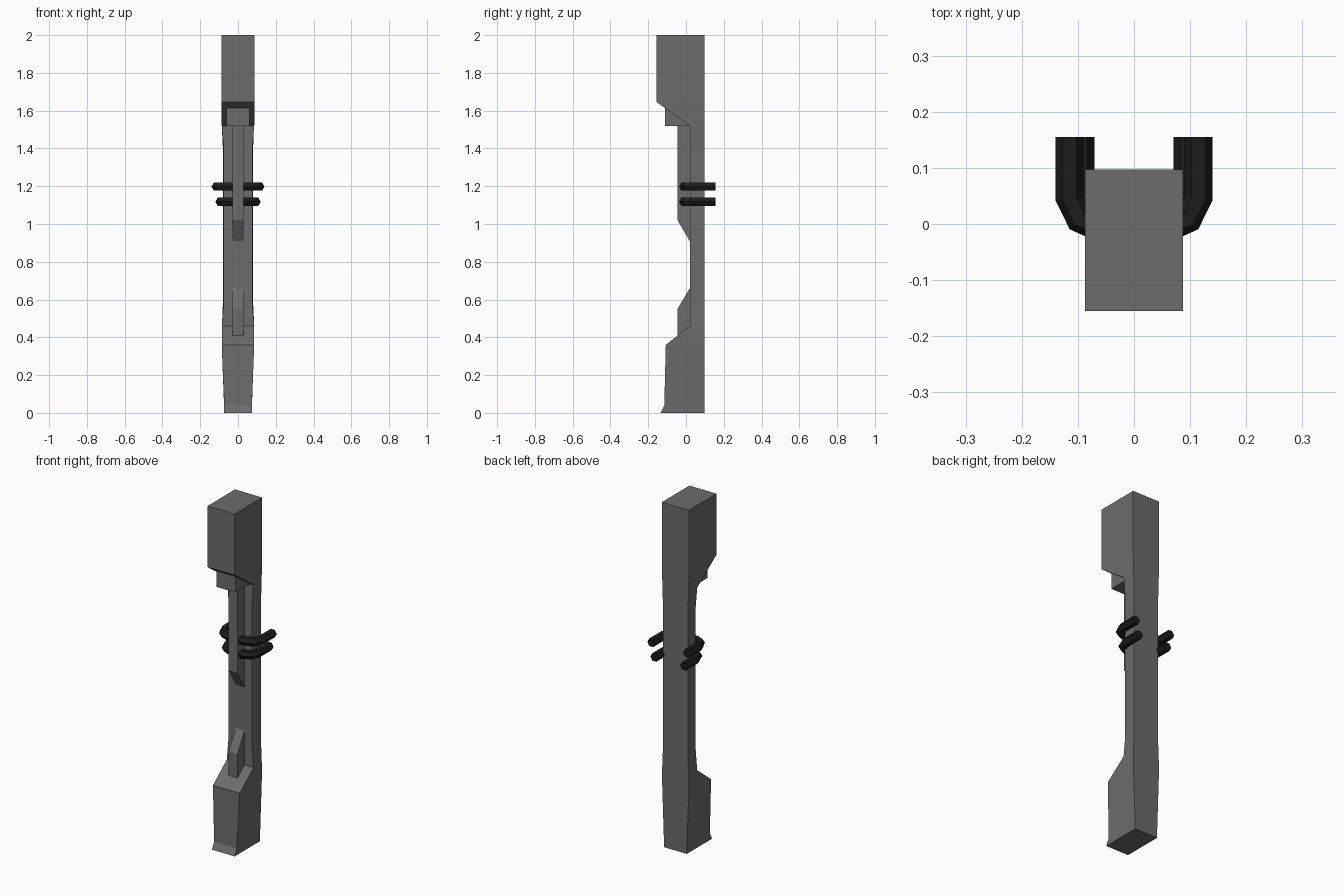
import bpy, bmesh, math
from mathutils import Vector

if "Cube" in bpy.data.objects:
    bpy.data.objects.remove(bpy.data.objects["Cube"])


def material(name, value):
    m = bpy.data.materials.new(name)
    m.diffuse_color = (value, value, value, 1)
    m.use_nodes = True
    m.node_tree.nodes["Principled BSDF"].inputs["Base Color"].default_value = m.diffuse_color
    return m


GREY = material("metal grey", 0.15)
BLACK = material("cable black", 0.012)


def loft(name, rings, mat):
    """Skin a list of equal-length point rings and cap both ends."""
    bm = bmesh.new()
    loops = [[bm.verts.new(p) for p in ring] for ring in rings]
    n = len(loops[0])
    for a, b in zip(loops, loops[1:]):
        for i in range(n):
            j = (i + 1) % n
            bm.faces.new((a[i], a[j], b[j], b[i]))
    bm.faces.new(loops[0][::-1])
    bm.faces.new(loops[-1])
    bmesh.ops.recalc_face_normals(bm, faces=bm.faces)
    me = bpy.data.meshes.new(name)
    bm.to_mesh(me)
    bm.free()
    me.materials.append(mat)
    ob = bpy.data.objects.new(name, me)
    bpy.context.collection.objects.link(ob)
    return ob


def extrude_profile(name, profile, half_width, mat):
    """Extrude a (y, z) side profile across x."""
    return loft(name, [[(x, y, z) for y, z in profile]
                       for x in (-half_width, half_width)], mat)


# Post: height, front y, half width at front, half width at back
BACK = 0.097
sections = [
    (0.00, -0.135, 0.073, 0.073),
    (0.04, -0.115, 0.073, 0.074),
    (0.36, -0.107, 0.086, 0.085),
    (0.46, 0.020, 0.086, 0.085),
    (0.58, 0.020, 0.076, 0.080),
    (1.40, 0.020, 0.076, 0.080),
    (1.52, 0.020, 0.086, 0.084),
    (1.645, -0.155, 0.087, 0.087),
    (2.00, -0.155, 0.087, 0.087),
]
loft("post", [[(-f, y, z), (f, y, z), (b, BACK, z), (-b, BACK, z)]
              for z, y, f, b in sections], GREY)

# Ribs on the front of the post and the block under the head
extrude_profile("upper_rib", [(0.03, 1.53), (-0.045, 1.53), (-0.045, 1.02),
                              (0.02, 0.91), (0.03, 0.91)], 0.028, GREY)
extrude_profile("lower_rib", [(0.03, 0.66), (0.02, 0.66), (-0.045, 0.55),
                              (-0.045, 0.405), (0.03, 0.405)], 0.028, GREY)
extrude_profile("head_block", [(0.03, 1.52), (-0.11, 1.52), (-0.11, 1.613),
                               (0.03, 1.613)], 0.06, GREY)


# Cables: six-sided tubes bent around the front of the post
def cable(name, z, reach, radius=0.025):
    half = [(1, 0.155), (1, 0.045), (0.84, 0.008), (0.6, -0.003), (0.26, -0.011)]
    path = [Vector((-x * reach, y, z)) for x, y in half]
    path += [Vector((x * reach, y, z)) for x, y in reversed(half)]
    rings = []
    for i, p in enumerate(path):
        tangent = (path[min(i + 1, len(path) - 1)] - path[max(i - 1, 0)]).normalized()
        side = tangent.cross(Vector((0, 0, 1)))
        rings.append([p + radius * (side * math.cos(k * math.tau / 6)
                                    + Vector((0, 0, 1)) * math.sin(k * math.tau / 6))
                      for k in range(6)])
    return loft(name, rings, BLACK)


cable("upper_cable", 1.198, 0.115)
cable("lower_cable", 1.118, 0.095)
